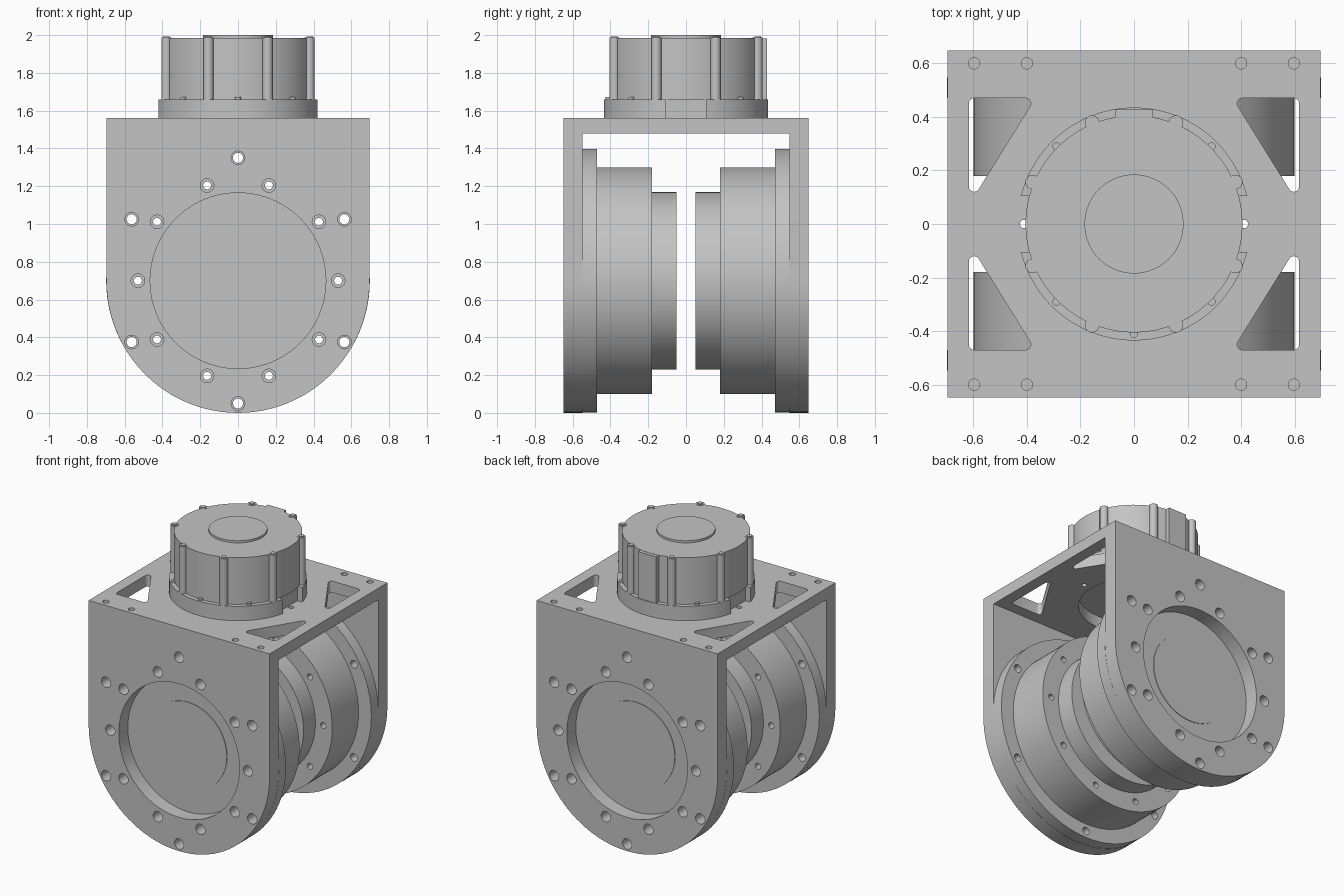
import bpy, bmesh, math
from mathutils import Matrix, Vector

if "Cube" in bpy.data.objects:
    bpy.data.objects.remove(bpy.data.objects["Cube"], do_unlink=True)

GREY = (0.55, 0.55, 0.55, 1)
grey = bpy.data.materials.new("machined_grey")
grey.use_nodes = True
grey.diffuse_color = GREY
grey.node_tree.nodes["Principled BSDF"].inputs["Base Color"].default_value = GREY

W, D, AXIS = 0.697, 0.648, 0.7      # half width, half depth, drum axis height
DECK_LOW, DECK = 1.48, 1.56         # bracket deck underside and top
BASE_TOP, MOTOR_TOP = 1.66, 1.985
WALL = 0.1


def add_cyl(bm, x, y, z, r, h, axis="Z", seg=24):
    """Cylinder centred on x, y, z."""
    m = Matrix.Translation((x, y, z))
    if axis == "Y":
        m = m @ Matrix.Rotation(math.pi / 2, 4, "X")
    bmesh.ops.create_cone(bm, cap_ends=True, segments=seg, radius1=r, radius2=r, depth=h, matrix=m)


def add_post(bm, x, y, r, z0, z1, seg=24):
    add_cyl(bm, x, y, (z0 + z1) / 2, r, z1 - z0, seg=seg)


def add_box(bm, lo, hi):
    lo, hi = Vector(lo), Vector(hi)
    m = Matrix.Translation((lo + hi) / 2) @ Matrix.Diagonal((*(hi - lo), 1))
    bmesh.ops.create_cube(bm, size=1, matrix=m)


def finish(bm, name):
    bmesh.ops.recalc_face_normals(bm, faces=bm.faces)
    me = bpy.data.meshes.new(name)
    bm.to_mesh(me)
    bm.free()
    me.materials.append(grey)
    ob = bpy.data.objects.new(name, me)
    bpy.context.collection.objects.link(ob)
    return ob


def cut(ob, bm):
    """Subtract the cutter mesh and drop the cutter."""
    tool = finish(bm, "cutter")
    tool.hide_render = True
    mod = ob.modifiers.new("cut", "BOOLEAN")
    mod.operation, mod.solver, mod.object = "DIFFERENCE", "EXACT", tool
    deps = bpy.context.evaluated_depsgraph_get()
    me = bpy.data.meshes.new_from_object(ob.evaluated_get(deps))
    ob.modifiers.clear()
    ob.data = me
    bpy.data.objects.remove(tool, do_unlink=True)


def polar(n, r, start=0.0):
    for k in range(n):
        a = math.radians(start) + math.tau * k / n
        yield r * math.cos(a), r * math.sin(a)


INNER_BOLTS = list(polar(10, 0.53))
OUTER_BOLTS = list(polar(6, 0.65, 90))

# Bracket: arch-bottomed block hollowed into an inverted U
bm = bmesh.new()
outline = [(W, DECK), (-W, DECK)]
for k in range(49):
    a = math.pi + math.pi * k / 48
    outline.append((W * math.cos(a), AXIS + AXIS * math.sin(a)))
face = bm.faces.new([bm.verts.new((x, -D, z)) for x, z in outline])
ext = bmesh.ops.extrude_face_region(bm, geom=[face])
bmesh.ops.translate(bm, vec=(0, 2 * D, 0),
                    verts=[v for v in ext["geom"] if isinstance(v, bmesh.types.BMVert)])
bracket = finish(bm, "bracket")

bm = bmesh.new()
add_box(bm, (-1, WALL - D, -1), (1, D - WALL, DECK_LOW))
cut(bracket, bm)

# Bracket wall openings and bolt holes
bm = bmesh.new()
for s in (-1, 1):
    y = s * (D - WALL / 2)
    add_cyl(bm, 0, y, AXIS, 0.465, 0.14, "Y", 96)
    for x, z in INNER_BOLTS + OUTER_BOLTS:
        add_cyl(bm, x, y, AXIS + z, 0.036, 0.14, "Y")
cut(bracket, bm)

# Deck openings: rounded triangles, motor bore, screw holes
bm = bmesh.new()
for sx in (-1, 1):
    for sy in (-1, 1):
        pts = []
        for cx, cy in ((0.597, 0.45), (0.405, 0.45), (0.597, 0.14)):
            for dx, dy in polar(16, 0.02):
                for z in (DECK_LOW - 0.05, DECK + 0.05):
                    pts.append(bm.verts.new((sx * (cx + dx), sy * (cy + dy), z)))
        hull = bmesh.ops.convex_hull(bm, input=pts)
        for x in (0.4, 0.597):
            add_post(bm, sx * x, sy * 0.6, 0.021, DECK - 0.09, DECK + 0.05)
    add_post(bm, sx * 0.41, 0, 0.016, DECK_LOW - 0.05, DECK + 0.05)
add_post(bm, 0, 0, 0.35, DECK_LOW - 0.05, DECK + 0.05, 96)
cut(bracket, bm)
parts = [bracket]

# Stepped drums: lathed profile of radius and distance from the middle
PROFILE = [(0, 0.552), (0.3, 0.552), (0.3, 0.548), (0.698, 0.548), (0.698, 0.47), (0.6, 0.47),
           (0.6, 0.18), (0.47, 0.18), (0.47, 0.05), (0, 0.05)]
for s, name in ((-1, "front_drum"), (1, "back_drum")):
    bm = bmesh.new()
    vs = [bm.verts.new((r, s * y, AXIS)) for r, y in PROFILE]
    es = [bm.edges.new(p) for p in zip(vs, vs[1:])]
    bmesh.ops.spin(bm, geom=vs + es, cent=(0, 0, AXIS), axis=(0, 1, 0),
                   angle=math.tau, steps=96, use_merge=True)
    bmesh.ops.remove_doubles(bm, verts=bm.verts, dist=0.0005)
    drum = finish(bm, name)
    bm = bmesh.new()
    for x, z in INNER_BOLTS:
        add_cyl(bm, x, s * 0.37, AXIS + z, 0.021, 0.5, "Y", 16)
    for x, z in OUTER_BOLTS:
        add_cyl(bm, x, s * 0.51, AXIS + z, 0.027, 0.2, "Y", 16)
    cut(drum, bm)
    parts.append(drum)

# Motor base ring with a notch on each side
bm = bmesh.new()
add_post(bm, 0, 0, 0.435, DECK, BASE_TOP, 96)
base = finish(bm, "motor_base")
bm = bmesh.new()
for s in (-1, 1):
    xs = sorted((s * 0.385, s * 0.6))
    add_box(bm, (xs[0], -0.105, DECK - 0.1), (xs[1], 0.105, BASE_TOP + 0.1))
cut(base, bm)
parts.append(base)

# Motor body with cap disc
bm = bmesh.new()
add_post(bm, 0, 0, 0.405, BASE_TOP, MOTOR_TOP, 96)
parts.append(finish(bm, "motor_body"))
bm = bmesh.new()
add_post(bm, 0, 0, 0.185, MOTOR_TOP, 2.0, 64)
parts.append(finish(bm, "motor_cap"))

# Screw bosses around the body and their screw heads
bm, heads = bmesh.new(), bmesh.new()
for x, y in polar(8, 0.41, 22.5):
    add_post(bm, x, y, 0.027, BASE_TOP, MOTOR_TOP + 0.002)
    add_post(heads, x, y, 0.017, MOTOR_TOP, MOTOR_TOP + 0.007)
for x, y in list(polar(4, 0.41, 45)) + [(0, -0.41)]:
    add_post(heads, x, y, 0.015, BASE_TOP, BASE_TOP + 0.012)
parts.append(finish(bm, "motor_bosses"))
parts.append(finish(heads, "motor_screws"))

# Cable outlet rib at the back
bm = bmesh.new()
add_box(bm, (-0.07, 0.36, BASE_TOP), (0.07, 0.428, MOTOR_TOP - 0.002))
parts.append(finish(bm, "cable_outlet"))

# Smooth curved walls, crisp edges
bpy.ops.object.select_all(action="DESELECT")
for ob in parts:
    ob.select_set(True)
bpy.context.view_layer.objects.active = bracket
bpy.ops.object.shade_smooth_by_angle(angle=math.radians(30))
